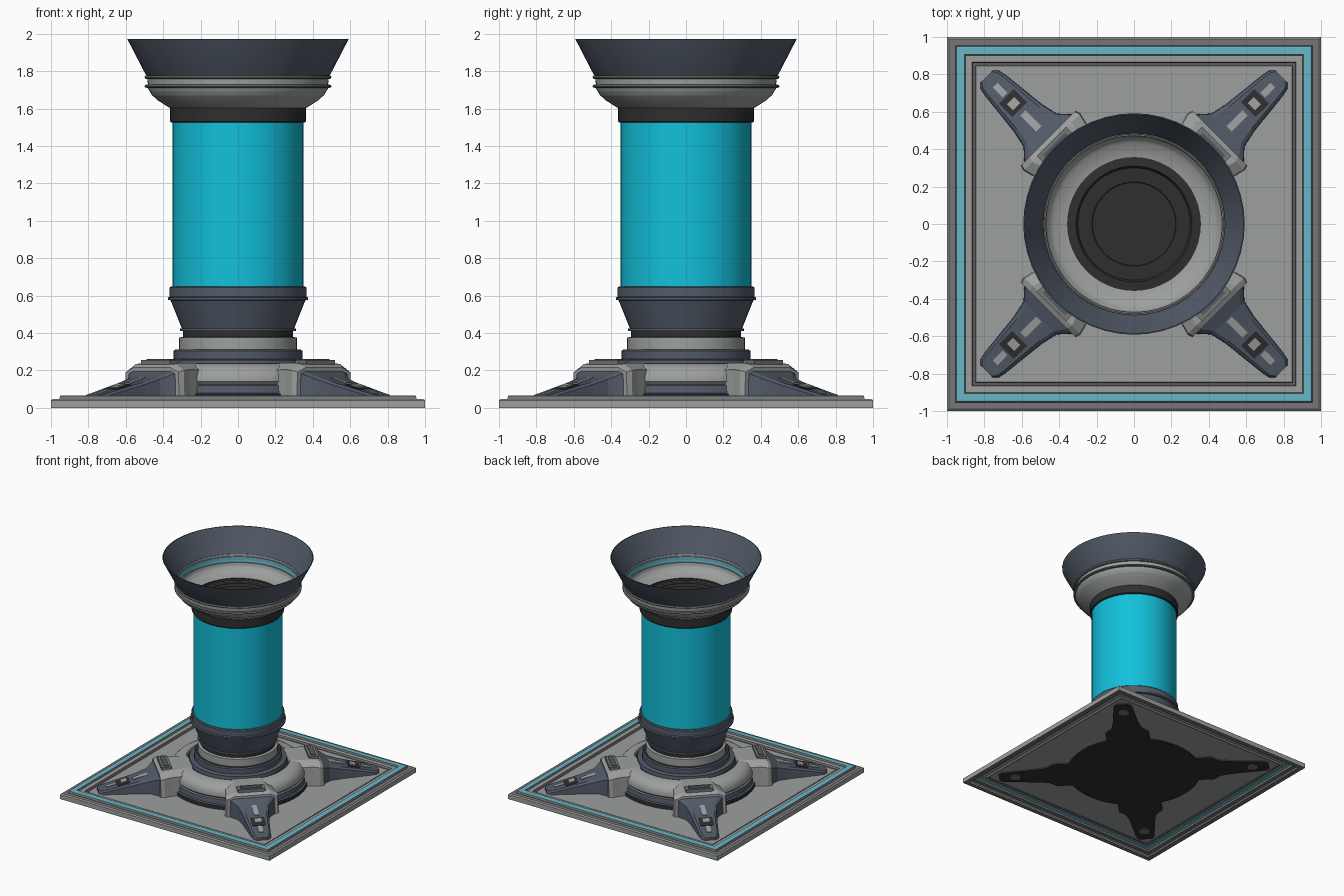
import bpy, bmesh, math
from mathutils import Matrix

if "Cube" in bpy.data.objects:
    bpy.data.objects.remove(bpy.data.objects["Cube"])


def material(name, r, g, b):
    m = bpy.data.materials.new(name)
    m.use_nodes = True
    m.diffuse_color = (r, g, b, 1)
    m.node_tree.nodes["Principled BSDF"].inputs["Base Color"].default_value = (r, g, b, 1)
    return m


GREY, MID, SLATE, BLACK, CYAN, PALE = range(6)
MATS = [
    material("light grey", .34, .35, .35),
    material("mid grey", .18, .18, .18),
    material("slate", .085, .105, .14),
    material("black", .028, .028, .028),
    material("bright cyan", .006, .53, .71),
    material("pale blue", .14, .47, .58),
]


def finish(name, bm, angle=30):
    mesh = bpy.data.meshes.new(name)
    bm.to_mesh(mesh)
    bm.free()
    for m in MATS:
        mesh.materials.append(m)
    ob = bpy.data.objects.new(name, mesh)
    bpy.context.collection.objects.link(ob)
    if angle:
        bpy.ops.object.select_all(action='DESELECT')
        ob.select_set(True)
        bpy.context.view_layer.objects.active = ob
        bpy.ops.object.shade_smooth_by_angle(angle=math.radians(angle))
    return ob


def revolve(name, start, steps, sides=48, angle=30):
    """Sweep a profile about z; each step is (radius, z, colour of the band)."""
    bm = bmesh.new()
    square = sides == 4
    grow, turn = (math.sqrt(2), math.pi / 4) if square else (1, 0)

    def ring(r, z):
        if r == 0:
            return [bm.verts.new((0, 0, z))] * sides
        return [bm.verts.new((r * grow * math.cos(turn + math.tau * i / sides),
                              r * grow * math.sin(turn + math.tau * i / sides), z))
                for i in range(sides)]

    low = ring(*start)
    for r, z, colour in steps:
        high = ring(r, z)
        for i in range(sides):
            j = (i + 1) % sides
            corners = list(dict.fromkeys([low[i], low[j], high[j], high[i]]))
            bm.faces.new(corners).material_index = colour
        low = high
    return finish(name, bm, 0 if square else angle)


def loft(name, sections, colour, bottom=None):
    """Join symmetric sections: (distance out, [(half width, z) from bottom to top])."""
    bm = bmesh.new()
    rings = []
    for u, half in sections:
        outline = half + [(-v, z) for v, z in reversed(half)]
        rings.append([bm.verts.new((u, v, z)) for v, z in outline])
    for a, b in zip(rings, rings[1:]):
        for i in range(len(a)):
            j = (i + 1) % len(a)
            bm.faces.new((a[i], a[j], b[j], b[i]))
    bm.faces.new(rings[0])
    bm.faces.new(rings[-1])
    bmesh.ops.recalc_face_normals(bm, faces=bm.faces)
    for f in bm.faces:
        under = bottom is not None and f.normal.z < -.9
        f.material_index = bottom if under else colour
    return finish(name, bm, 0)


def four_legs(ob):
    """Repeat a part on the four diagonals."""
    base = ob.name
    names = ["back_left", "back_right", "front_right", "front_left"]
    for k, corner in enumerate(names):
        part = ob if k == 0 else ob.copy()
        if k:
            bpy.context.collection.objects.link(part)
        part.name = base + "_" + corner
        part.rotation_euler.z = math.pi / 4 + k * math.pi / 2


# Square base plate, an open shell with a pale blue border
revolve("base_plate", (.96, 0), [
    (1, 0, MID), (1, .04, GREY), (.99, .048, GREY), (.955, .048, MID),
    (.95, .064, MID), (.945, .066, PALE), (.905, .066, PALE), (.9, .052, MID),
    (.865, .052, GREY), (.86, .036, MID), (.85, .036, MID), (.845, .042, MID),
    (0, .042, GREY)], sides=4)

# Round foot of the column
revolve("foot_ring", (0, .032), [
    (.55, .032, BLACK), (.55, .075, BLACK), (.535, .08, SLATE), (.53, .12, SLATE),
    (.515, .125, MID), (.53, .14, GREY), (.53, .165, GREY), (.52, .195, GREY),
    (.495, .22, GREY), (.46, .236, GREY), (.41, .24, GREY), (.4, .225, MID),
    (.385, .225, BLACK), (.38, .255, SLATE), (.345, .26, SLATE)])

# Stepped neck under the tube
revolve("lower_neck", (.345, .24), [
    (.345, .305, SLATE), (.335, .312, SLATE), (.315, .312, BLACK), (.315, .375, GREY),
    (.295, .38, GREY), (.295, .41, BLACK), (.31, .41, SLATE), (.31, .425, SLATE),
    (.3, .425, SLATE), (.36, .575, SLATE), (.375, .577, SLATE), (.375, .59, SLATE),
    (.365, .595, SLATE), (.365, .643, SLATE), (.358, .65, SLATE), (.34, .65, SLATE)])

revolve("glowing_tube", (.35, .64), [(.35, 1.54, CYAN)])

# Dark collar closing the tube, seen again inside the bowl
revolve("upper_collar", (.34, 1.525), [
    (.358, 1.525, BLACK), (.363, 1.532, BLACK), (.363, 1.625, BLACK), (.355, 1.63, BLACK)])
revolve("collar_cap", (.36, 1.6), [
    (.31, 1.605, BLACK), (.3, 1.585, BLACK), (.225, 1.585, BLACK),
    (.222, 1.578, BLACK), (0, 1.578, BLACK)])

# Bowl with flanges and blue band, outside then inside
revolve("bowl", (.355, 1.63), [
    (.375, 1.633, GREY), (.43, 1.65, GREY), (.46, 1.67, GREY), (.47, 1.69, GREY),
    (.472, 1.71, GREY), (.495, 1.712, MID), (.5, 1.718, MID), (.495, 1.727, MID),
    (.478, 1.73, MID), (.478, 1.758, PALE), (.495, 1.76, MID), (.5, 1.768, MID),
    (.495, 1.777, MID), (.485, 1.777, MID), (.482, 1.727, GREY), (.48, 1.705, PALE),
    (.465, 1.68, GREY), (.43, 1.645, GREY), (.36, 1.6, GREY)])

# Flared funnel
revolve("funnel", (.487, 1.775), [
    (.495, 1.785, SLATE), (.592, 1.972, SLATE), (.586, 1.972, SLATE), (.487, 1.777, SLATE)])

# Grey shoulder blocks where the legs meet the foot
four_legs(loft("shoulder", [
    (.38, [(.17, .045), (.17, .2), (.11, .24)]),
    (.56, [(.2, .045), (.195, .205), (.13, .24)]),
    (.62, [(.215, .045), (.21, .2), (.15, .235)]),
    (.65, [(.205, .045), (.2, .19), (.14, .215)])], GREY))
four_legs(loft("shoulder_panel", [
    (.545, [(.11, .22), (.11, .257)]), (.625, [(.11, .22), (.11, .257)])], MID))
four_legs(loft("panel_vent", [
    (.565, [(.085, .25), (.085, .262)]), (.605, [(.085, .25), (.085, .262)])], SLATE))


# Tapered slate legs
def leg_section(u, w, top):
    return (u, [(w, .034), (w * .97, top - .012), (w * .8, top)])


four_legs(loft("leg", [
    leg_section(.5, .18, .2), leg_section(.65, .18, .195), leg_section(.71, .125, .165),
    leg_section(.8, .105, .138), leg_section(1.05, .078, .078),
    leg_section(1.09, .07, .07), leg_section(1.115, .045, .064)], SLATE, BLACK))


# Trim lying on the sloping top of the legs
def leg_trim(name, u0, u1, w, rise, colour):
    slope = [(u, .138 - (u - .8) * .24 + rise) for u in (u0, u1)]
    four_legs(loft(name, [(u, [(w, z - .02), (w, z)]) for u, z in slope], colour))


leg_trim("leg_slot", .72, .84, .02, .006, GREY)
leg_trim("leg_socket", .865, .965, .055, .003, BLACK)
leg_trim("leg_bolt", .885, .935, .03, .012, GREY)
leg_trim("leg_end_strip", .975, 1.05, .018, .006, GREY)

# Small pads under the legs
bm = bmesh.new()
bmesh.ops.create_cone(bm, cap_ends=True, segments=12, radius1=.045, radius2=.045,
                      depth=.006, matrix=Matrix.Translation((.98, 0, .033)))
for f in bm.faces:
    f.material_index = MID
four_legs(finish("under_pad", bm))
